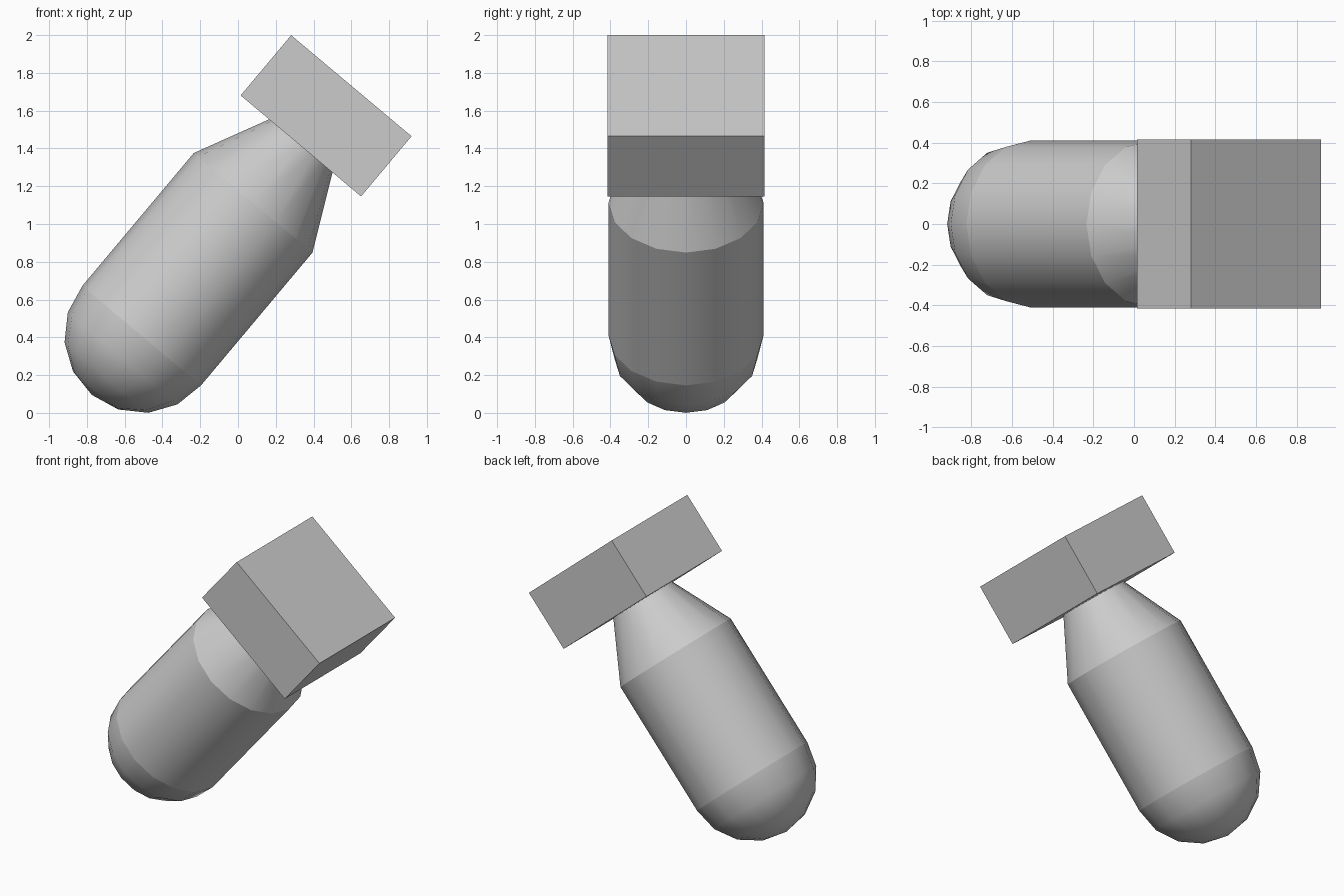
import bpy, bmesh
from math import sin, cos, pi, radians
from mathutils import Matrix

if "Cube" in bpy.data.objects:
    bpy.data.objects.remove(bpy.data.objects["Cube"])

SIDES = 16
R = 0.41          # body radius
TOP = 0.918       # body length along its axis
BOX_BASE = 1.311  # where the block starts on the axis
# tilted axis, starting at the centre of the rounded end
FRAME = Matrix.Translation((-0.51, 0, 0.409)) @ Matrix.Rotation(radians(40), 4, 'Y')


def finish(name, bm, smooth):
    bmesh.ops.recalc_face_normals(bm, faces=bm.faces)
    mesh = bpy.data.meshes.new(name)
    bm.to_mesh(mesh)
    bm.free()
    for p in mesh.polygons:
        p.use_smooth = smooth and len(p.vertices) < 5
    obj = bpy.data.objects.new(name, mesh)
    obj.matrix_world = FRAME
    bpy.context.collection.objects.link(obj)
    return obj


def lathe(name, profile, close_end=False):
    """Revolve (radius, height) points about the local z axis."""
    bm = bmesh.new()
    rings = []
    for r, z in profile:
        if r < 1e-6:
            rings.append([bm.verts.new((0, 0, z))] * SIDES)
        else:
            rings.append([bm.verts.new((r * cos(2 * pi * i / SIDES),
                                        r * sin(2 * pi * i / SIDES), z))
                          for i in range(SIDES)])
    for a, b in zip(rings, rings[1:]):
        for i in range(SIDES):
            j = (i + 1) % SIDES
            bm.faces.new(list(dict.fromkeys((a[i], a[j], b[j], b[i]))))
    if close_end:
        bm.faces.new(rings[-1])
    finish(name, bm, True)
    # make sure outward normals on open shells
    mesh = bpy.data.objects[name].data
    p = next(p for p in mesh.polygons if len(p.vertices) < 5)
    if p.normal.x * p.center.x + p.normal.y * p.center.y < 0:
        mesh.flip_normals()


# Rounded lower end
lathe("rounded_end", [(R * sin(k * pi / 8), -R * cos(k * pi / 8)) for k in range(5)])
# Straight body
lathe("body", [(R, 0), (R, TOP)])
# Tapered neck, its tip sunk slightly into the block
lathe("neck", [(R, TOP), (0.205, 1.34)], close_end=True)

# Square block on the upper end
bm = bmesh.new()
bmesh.ops.create_cube(bm, size=1.0)
bmesh.ops.scale(bm, vec=(0.832, 0.832, 0.416), verts=bm.verts)
bmesh.ops.translate(bm, vec=(0, 0, BOX_BASE + 0.208), verts=bm.verts)
finish("block", bm, False)
